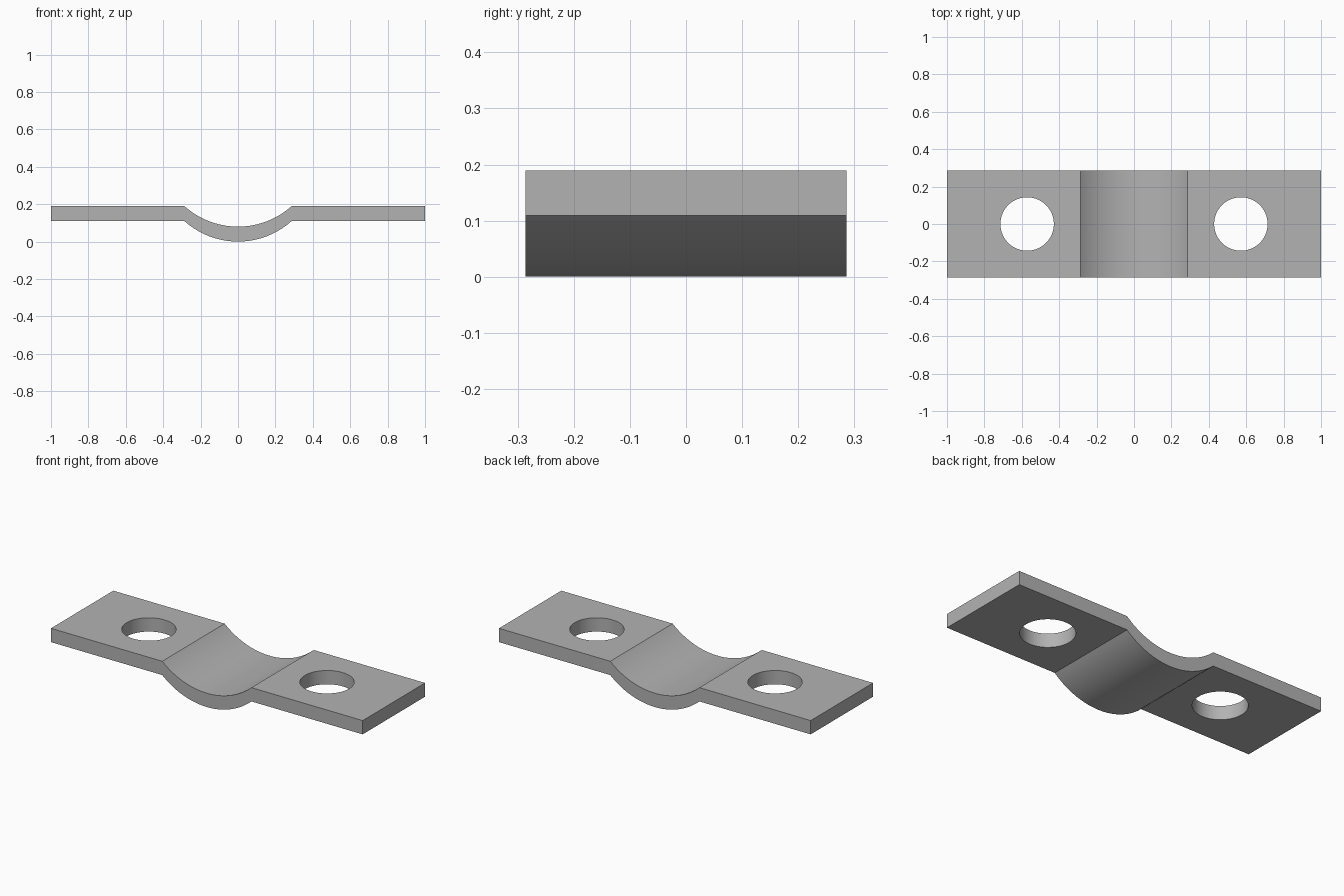
import bpy
import bmesh
import math

if "Cube" in bpy.data.objects:
    bpy.data.objects.remove(bpy.data.objects["Cube"], do_unlink=True)

HALF_WIDTH = 2 / 7
BEND = 2 / 7            # half width of the curved saddle
HOLE_X, HOLE_R = 4 / 7, 1 / 7
TOP, THICK = 0.189, 0.08
SAG = TOP - THICK
STEPS = 40

# Plain grey metal
steel = bpy.data.materials.new("grey_steel")
steel.use_nodes = True
grey = (0.45, 0.45, 0.45, 1)
steel.diffuse_color = grey
steel.node_tree.nodes["Principled BSDF"].inputs["Base Color"].default_value = grey

# Upper line of the strap: flat tab, circular dip, flat tab
radius = (BEND ** 2 + SAG ** 2) / (2 * SAG)
sweep = math.asin(BEND / radius)
line = [(-1, TOP)]
for i in range(STEPS + 1):
    a = sweep * (2 * i / STEPS - 1)
    line.append((radius * math.sin(a), THICK + radius * (1 - math.cos(a))))
line.append((1, TOP))

# Strap: the line given thickness, then swept across the width
profile = [(x, z - THICK) for x, z in line] + line[::-1]
bm = bmesh.new()
front = [bm.verts.new((x, -HALF_WIDTH, z)) for x, z in profile]
back = [bm.verts.new((x, HALF_WIDTH, z)) for x, z in profile]
count = len(profile)
for i in range(count):
    j = (i + 1) % count
    bm.faces.new((front[i], back[i], back[j], front[j]))
for i in range(len(line) - 1):
    for ring in (front, back):
        bm.faces.new((ring[i], ring[i + 1], ring[count - 2 - i], ring[count - 1 - i]))
bmesh.ops.recalc_face_normals(bm, faces=bm.faces)
mesh = bpy.data.meshes.new("strap")
bm.to_mesh(mesh)
bm.free()
mesh.materials.append(steel)
strap = bpy.data.objects.new("strap", mesh)
bpy.context.collection.objects.link(strap)
bpy.context.view_layer.objects.active = strap

# Bolt hole in each tab
for side in (-1, 1):
    bpy.ops.mesh.primitive_cylinder_add(vertices=64, radius=HOLE_R, depth=0.5,
                                        location=(side * HOLE_X, 0, TOP - THICK / 2))
    cutter = bpy.context.object
    cutter.name = "hole_cutter"
    cutter.hide_render = True
    cutter.data.materials.append(steel)
    cut = strap.modifiers.new("bolt_hole", "BOOLEAN")
    cut.operation = "DIFFERENCE"
    cut.solver = "EXACT"
    cut.object = cutter
    bpy.context.view_layer.objects.active = strap
    bpy.ops.object.modifier_apply(modifier=cut.name)
    bpy.data.objects.remove(cutter, do_unlink=True)

# Smooth the saddle and hole walls, keep the folds crisp
bpy.ops.object.select_all(action="DESELECT")
strap.select_set(True)
bpy.ops.object.shade_smooth_by_angle(angle=math.radians(25))
